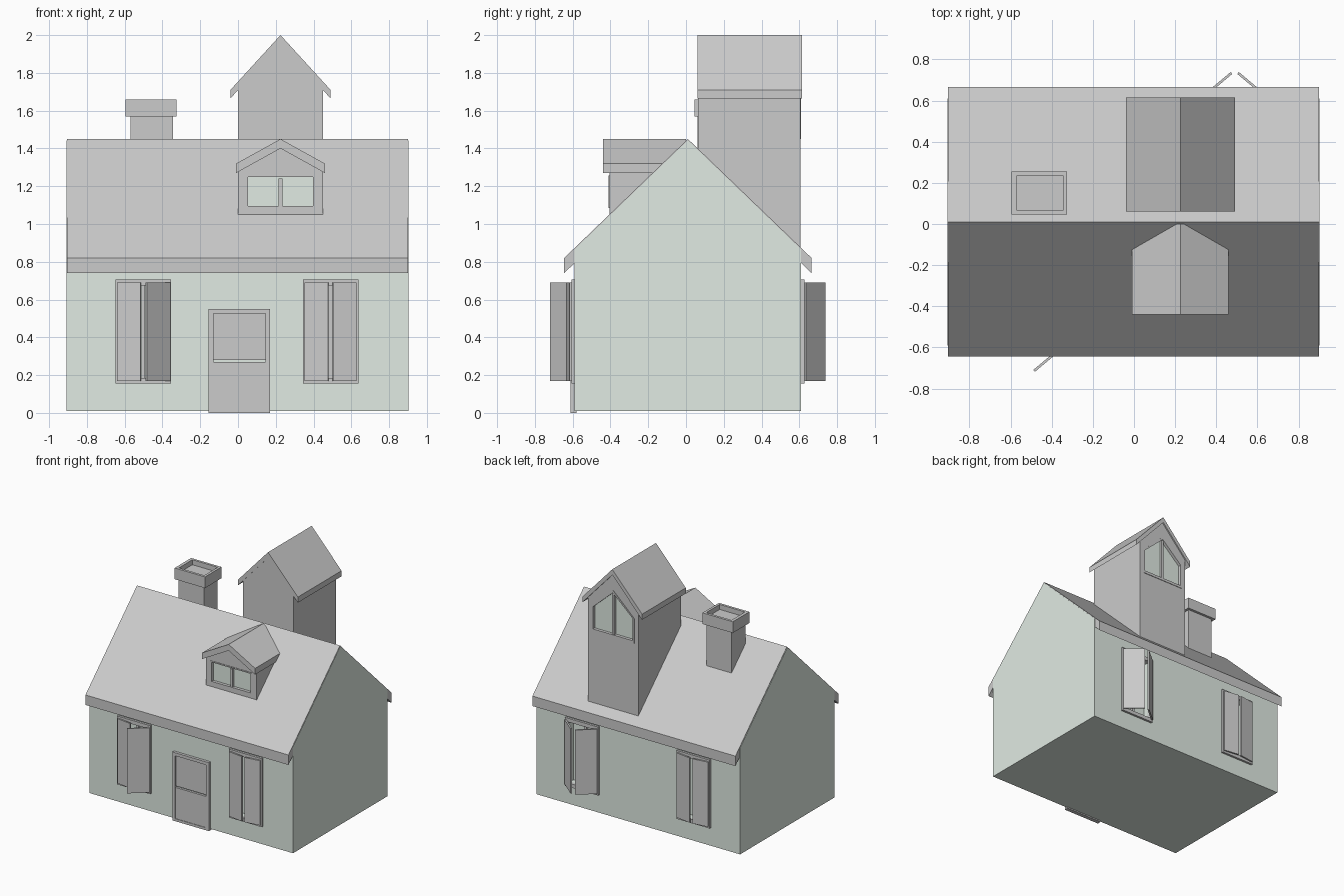
import bpy, bmesh
from math import sin, cos, radians

if "Cube" in bpy.data.objects:
    bpy.data.objects.remove(bpy.data.objects["Cube"])

tint = bpy.data.materials.new("pale_green")
tint.diffuse_color = (0.75, 0.83, 0.77, 1)
tint.use_nodes = True
tint.node_tree.nodes["Principled BSDF"].inputs["Base Color"].default_value = tint.diffuse_color


def place(axis, p, t):
    return {'x': (t, p[0], p[1]), 'y': (p[0], t, p[1]), 'z': (p[0], p[1], t)}[axis]


def finish(bm, name, mat):
    bmesh.ops.recalc_face_normals(bm, faces=bm.faces)
    me = bpy.data.meshes.new(name)
    bm.to_mesh(me)
    bm.free()
    ob = bpy.data.objects.new(name, me)
    bpy.context.collection.objects.link(ob)
    if mat:
        me.materials.append(mat)
    return ob


def prism(name, axis, pts, a, b, mat=None):
    """Extrude a flat outline along an axis from a to b."""
    bm = bmesh.new()
    lo = [bm.verts.new(place(axis, p, a)) for p in pts]
    hi = [bm.verts.new(place(axis, p, b)) for p in pts]
    bm.faces.new(lo)
    bm.faces.new(hi)
    for i in range(len(pts)):
        j = (i + 1) % len(pts)
        bm.faces.new((lo[i], lo[j], hi[j], hi[i]))
    return finish(bm, name, mat)


def ring(name, axis, outer, inner, a, b, mat=None):
    """Frame between two matching outlines."""
    bm = bmesh.new()
    loops = [[bm.verts.new(place(axis, p, t)) for p in pts]
             for pts, t in ((outer, a), (outer, b), (inner, b), (inner, a))]
    n = len(outer)
    for k in range(4):
        A, B = loops[k], loops[(k + 1) % 4]
        for i in range(n):
            j = (i + 1) % n
            bm.faces.new((A[i], A[j], B[j], B[i]))
    return finish(bm, name, mat)


def rect(x0, x1, z0, z1):
    return [(x0, z0), (x1, z0), (x1, z1), (x0, z1)]


def gable(c, w, z0, z1, apex):
    return [(c - w, z0), (c + w, z0), (c + w, z1), (c, apex), (c - w, z1)]


def chevron(c, w, eave, apex, t):
    return [(c - w, eave), (c, apex), (c + w, eave),
            (c + w, eave - t), (c, apex - t), (c - w, eave - t)]


def cut(ob, axis, pts, a, b):
    cutter = prism("cutter", axis, pts, a, b)
    mod = ob.modifiers.new("opening", 'BOOLEAN')
    mod.operation, mod.object, mod.solver = 'DIFFERENCE', cutter, 'EXACT'
    bpy.context.view_layer.objects.active = ob
    bpy.ops.object.modifier_apply(modifier=mod.name)
    bpy.data.objects.remove(cutter)


# Main house walls and roof
walls = prism("house_walls", 'x',
              [(-.59, .01), (.61, .01), (.61, .865), (.01, 1.443), (-.59, .865)],
              -.908, .902, tint)
prism("main_roof", 'x', chevron(.01, .655, .82, 1.45, .08), -.905, .90)


# Shuttered windows on front and back
def shutter(name, hx, hy, side, face, angle, width):
    a = radians(angle)
    d = (side * cos(a) * width, face * sin(a) * width)
    n = (-side * sin(a) * .012, face * cos(a) * .012)
    prism(name, 'z', [(hx, hy), (hx + d[0], hy + d[1]),
                      (hx + d[0] + n[0], hy + d[1] + n[1]),
                      (hx + n[0], hy + n[1])], .17, .69)


def window(tag, c, face, left, right):
    y = -.59 if face < 0 else .61
    inner = rect(c - .12, c + .12, .185, .675)
    cut(walls, 'y', inner, y - face * .05, y + face * .05)
    ring(tag + "_frame", 'y', rect(c - .147, c + .147, .155, .705), inner,
         y - face * .01, y + face * .017)
    prism(tag + "_mullion", 'y', rect(c - .01, c + .01, .185, .675),
          y - face * .05, y - face * .03)
    for side, ang in ((1, left), (-1, right)):
        shutter(tag + "_shutter", c - side * .137, y + face * .015, side, face,
                ang, .163 if ang > 20 else .127)


window("front_left_window", -.502, -1, 8, 40)
window("front_right_window", .49, -1, 8, 8)
window("back_left_window", -.502, 1, 8, 8)
window("back_right_window", .49, 1, 40, 40)

# Split front door
ring("door_frame", 'y', rect(-.155, .17, 0, .55), rect(-.13, .145, .02, .525), -.612, -.58)
prism("door_lower_leaf", 'y', rect(-.13, .145, .02, .27), -.608, -.58)
prism("door_upper_leaf", 'y', rect(-.13, .145, .28, .525), -.603, -.58)

# Chimney with hollow cap
prism("chimney_shaft", 'z', rect(-.57, -.345, .06, .235), 1.15, 1.62)
ring("chimney_cap", 'z', rect(-.595, -.325, .045, .255),
     rect(-.57, -.345, .065, .235), 1.57, 1.66)


def inset(pts, k):
    cx = .225
    z0 = min(p[1] for p in pts)
    z1 = max(p[1] for p in pts)
    cz = (z0 + z1) / 2
    return [(cx + (x - cx) * (1 - k), cz + (z - cz) * (1 - k * 1.6)) for x, z in pts]


def glazed(tag, wall, outline, y, out):
    """Recessed two-pane window with frame, mullion and glass."""
    cut(wall, 'y', outline, y - out * .04, y + out * .05)
    inner = inset(outline, .07)
    ring(tag + "_frame", 'y', outline, inner, y - out * .035, y + out * .004)
    prism(tag + "_glass", 'y', inner, y - out * .035, y - out * .02, tint)
    top = max(p[1] for p in inner)
    bot = min(p[1] for p in inner)
    prism(tag + "_mullion", 'y', rect(.215, .235, bot, top - .008),
          y - out * .03, y)


# Rear tower
tower = prism("tower_walls", 'y', gable(.225, .225, .83, 1.73, 1.97), .063, .605)
prism("tower_roof", 'y', chevron(.225, .265, 1.71, 2.0, .045), .06, .615)
glazed("tower_window", tower, gable(.225, .19, 1.45, 1.65, 1.83), .605, 1)

# Front dormer
dormer = prism("dormer_walls", 'y', gable(.225, .225, 1.05, 1.29, 1.415), -.405, -.02)
prism("dormer_roof", 'y', chevron(.225, .235, 1.32, 1.45, .05), -.44, .0)
glazed("dormer_window", dormer, rect(.04, .41, 1.085, 1.258), -.405, -1)
